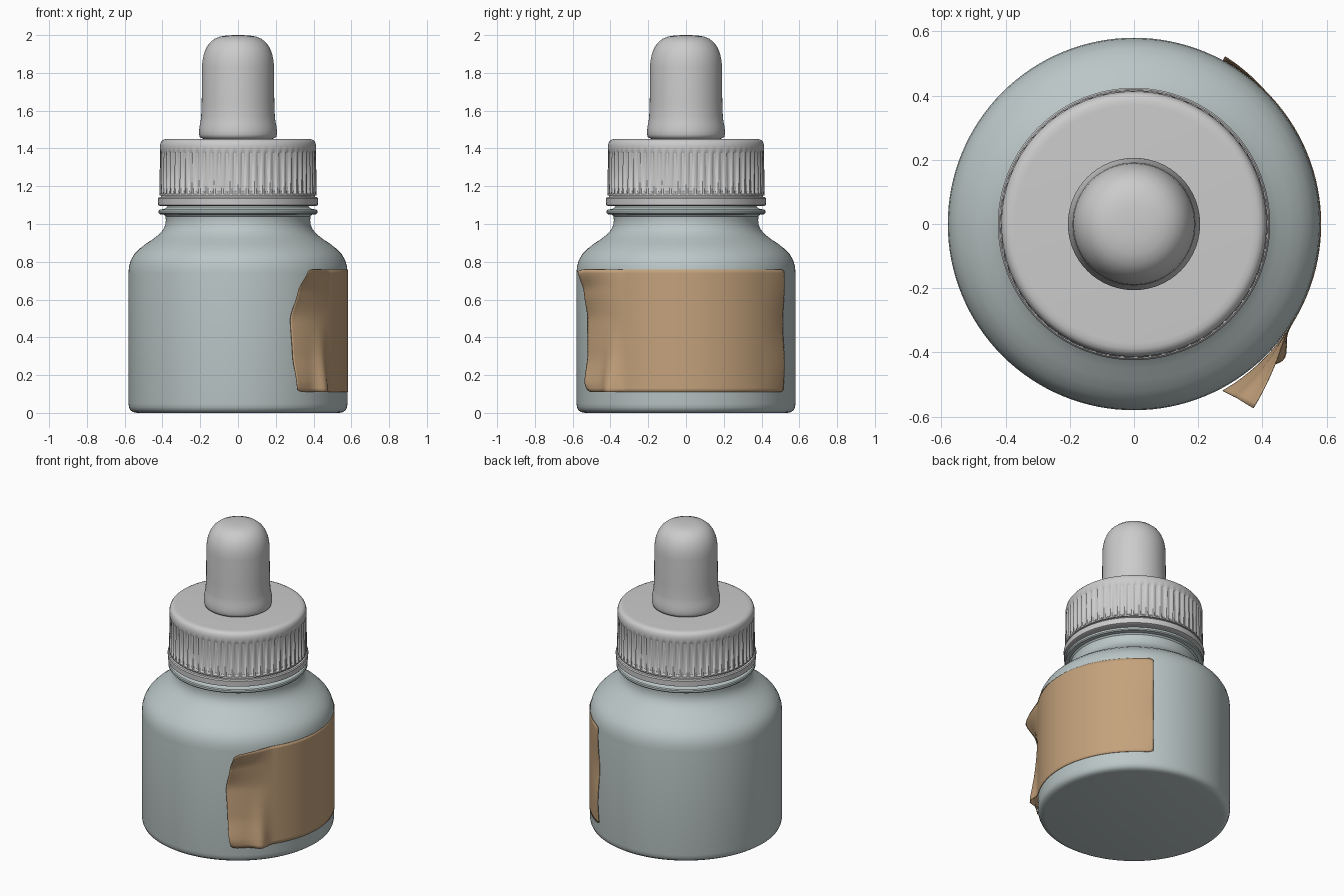
import bpy, bmesh, math

if "Cube" in bpy.data.objects:
    bpy.data.objects.remove(bpy.data.objects["Cube"])


def make_material(name, color):
    mat = bpy.data.materials.new(name)
    mat.diffuse_color = color
    mat.use_nodes = True
    mat.node_tree.nodes["Principled BSDF"].inputs["Base Color"].default_value = mat.diffuse_color
    return mat


def finish(bm, name, mat=None, angle=35):
    mesh = bpy.data.meshes.new(name)
    bm.to_mesh(mesh)
    bm.free()
    obj = bpy.data.objects.new(name, mesh)
    bpy.context.collection.objects.link(obj)
    if mat:
        mesh.materials.append(mat)
    bpy.ops.object.select_all(action='DESELECT')
    obj.select_set(True)
    bpy.context.view_layer.objects.active = obj
    bpy.ops.object.shade_smooth_by_angle(angle=math.radians(angle))
    return obj


def lathe(name, profile, segments=128, mat=None, angle=35, shape=None):
    """Revolve (radius, z) points, bottom to top; shape(i, row, r) may alter a radius."""
    bm = bmesh.new()
    rings = []
    for row, (r, z) in enumerate(profile):
        ring = []
        for i in range(segments):
            a = 2 * math.pi * i / segments
            q = shape(i, row, r) if shape else r
            ring.append(bm.verts.new((q * math.cos(a), q * math.sin(a), z)))
        rings.append(ring)
    for lo, hi in zip(rings, rings[1:]):
        for i in range(segments):
            j = (i + 1) % segments
            bm.faces.new((lo[i], lo[j], hi[j], hi[i]))
    bm.faces.new(rings[0][::-1])
    bm.faces.new(rings[-1])
    return finish(bm, name, mat, angle)


def interp(table, x):
    for (x0, y0), (x1, y1) in zip(table, table[1:]):
        if x <= x1:
            t = max(0, (x - x0) / (x1 - x0))
            t = t * t * (3 - 2 * t) * 0.5 + t * 0.5
            return y0 + (y1 - y0) * t
    return table[-1][1]


glass = make_material("glass", (0.50, 0.57, 0.57, 1))
paper = make_material("paper", (0.55, 0.36, 0.20, 1))

# Bottle body, shoulder, neck and neck flange
lathe("bottle", [
    (0.535, 0.0), (0.555, 0.004), (0.57, 0.014), (0.577, 0.03), (0.58, 0.05),
    (0.58, 0.74), (0.577, 0.775), (0.567, 0.81), (0.548, 0.842), (0.52, 0.87),
    (0.485, 0.897), (0.45, 0.92), (0.418, 0.945), (0.396, 0.97), (0.385, 0.995),
    (0.382, 1.02), (0.384, 1.04), (0.392, 1.049), (0.415, 1.052), (0.42, 1.058),
    (0.42, 1.07), (0.415, 1.076), (0.39, 1.08), (0.375, 1.09), (0.37, 1.13)],
    mat=glass)

# Screw cap with 60 vertical grip ribs
RIB_ROWS = (9, 10)


def ribs(i, row, r):
    return r - 0.010 if row in RIB_ROWS and i % 4 in (2, 3) else r


lathe("screw_cap", [
    (0.36, 1.10), (0.415, 1.096), (0.423, 1.10), (0.424, 1.135), (0.419, 1.142),
    (0.408, 1.144), (0.408, 1.150), (0.416, 1.152), (0.416, 1.160),
    (0.416, 1.168), (0.413, 1.375), (0.413, 1.388), (0.413, 1.415),
    (0.409, 1.432), (0.401, 1.443), (0.387, 1.449), (0.37, 1.45)],
    segments=240, shape=ribs)

# Rubber squeeze bulb
lathe("dropper_bulb", [
    (0.17, 1.445), (0.19, 1.453), (0.202, 1.46), (0.206, 1.475), (0.206, 1.495),
    (0.203, 1.52), (0.198, 1.545), (0.195, 1.57), (0.192, 1.65), (0.191, 1.83),
    (0.188, 1.865), (0.181, 1.90), (0.168, 1.932), (0.150, 1.959), (0.125, 1.98),
    (0.095, 1.992), (0.06, 1.998), (0.02, 2.0)], segments=96, angle=60)

# Wrapped label with a peeling front edge: free-edge radius and angle by height
EDGE_R = [(0.11, 0.612), (0.15, 0.622), (0.30, 0.596), (0.50, 0.590),
          (0.65, 0.628), (0.76, 0.684)]
EDGE_A = [(0.11, -59), (0.15, -60), (0.30, -61), (0.50, -62), (0.65, -59.5), (0.76, -57)]
BACK_A, BASE_R = 61.5, 0.583
NU, NV = 96, 32
bm = bmesh.new()
grid = []
for v in range(NV + 1):
    row = []
    for u in range(NU + 1):
        z = 0.11 + 0.65 * v / NV
        front = interp(EDGE_A, z)
        a = front + (BACK_A - front) * u / NU
        t = max(0.0, (-34 - a) / (-34 - front))
        r = BASE_R + (interp(EDGE_R, z) - BASE_R) * t ** 1.3
        # crease near the lower front corner, slight lift at the back edge
        r += 0.040 * math.exp(-((a + 42) / 4.5) ** 2) * max(0, 1 - (z - 0.11) / 0.4) ** 1.5
        r += 0.012 * max(0, (a - 45) / 17) * (0.5 + 0.5 * math.cos(14 * (z - 0.70)))
        # rounded corners
        d = max(0, 1 - min(u, NU - u) / 3)
        mid = 0.435
        z = mid + (z - mid) * (1 - 0.035 * d * d)
        a = math.radians(a)
        row.append(bm.verts.new((r * math.cos(a), r * math.sin(a), z)))
    grid.append(row)
for v in range(NV):
    for u in range(NU):
        bm.faces.new((grid[v][u], grid[v][u + 1], grid[v + 1][u + 1], grid[v + 1][u]))
label = finish(bm, "label", paper, 40)
solid = label.modifiers.new("thickness", 'SOLIDIFY')
solid.thickness = 0.003
solid.offset = -1
